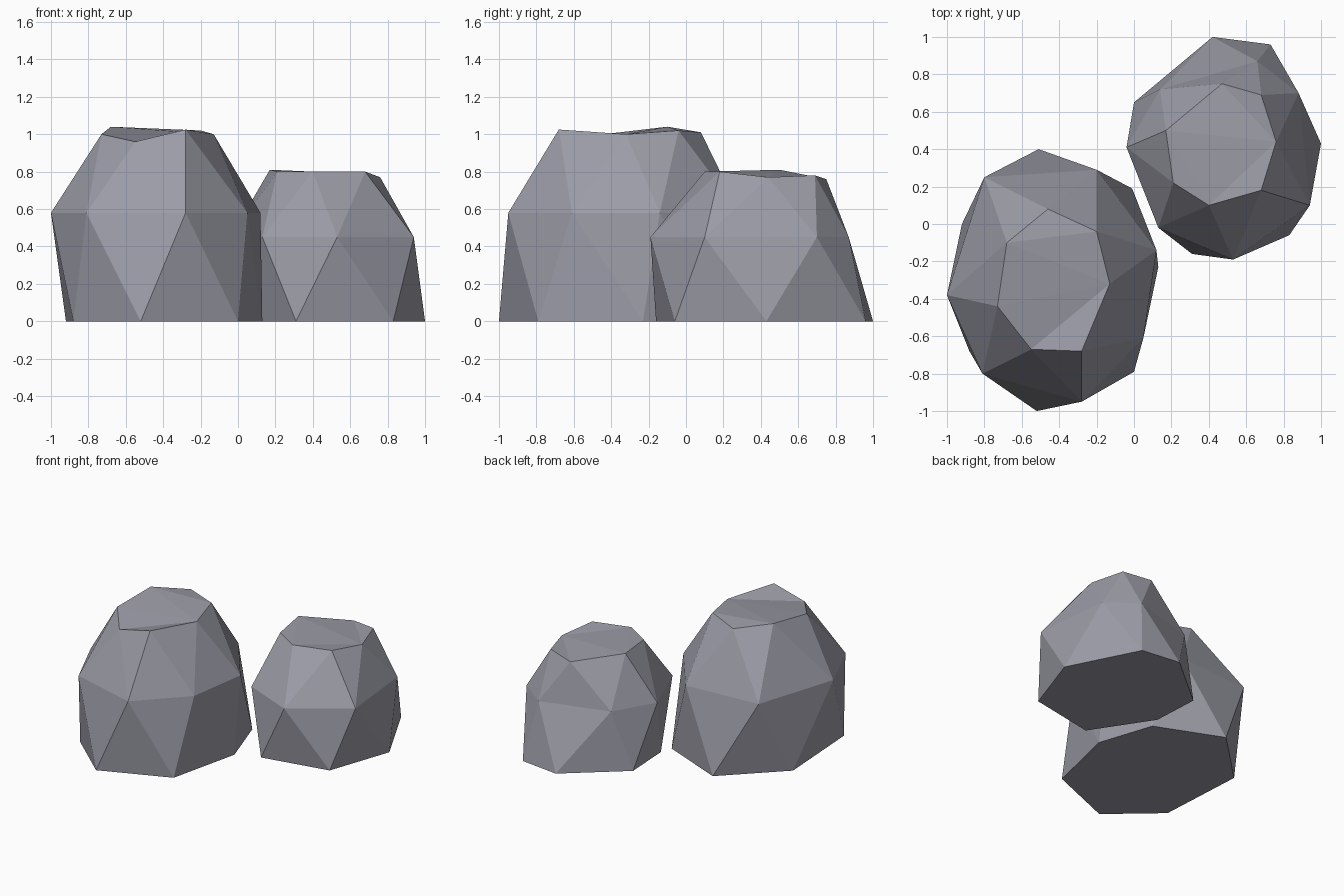
import bpy
import bmesh

# Remove the default cube only
cube = bpy.data.objects.get("Cube")
if cube:
    bpy.data.objects.remove(cube, do_unlink=True)

# Stone material
stone = bpy.data.materials.new("stone grey")
stone.use_nodes = True
stone_colour = (0.33, 0.33, 0.385, 1.0)
stone.diffuse_color = stone_colour
shader = stone.node_tree.nodes["Principled BSDF"]
shader.inputs["Base Color"].default_value = stone_colour
shader.inputs["Roughness"].default_value = 0.9


def bridge(bm, lower, upper):
    """Join two staggered rings with a zigzag band of triangles."""
    count = len(lower)
    for i in range(count):
        j = (i + 1) % count
        bm.faces.new((lower[i], lower[j], upper[i]))
        bm.faces.new((lower[j], upper[j], upper[i]))


def make_boulder(name, foot, waist, waist_height, crown):
    """Faceted boulder: flat foot, wide waist and an uneven cut crown."""
    bm = bmesh.new()
    foot_ring = [bm.verts.new((x, y, 0)) for x, y in foot]
    waist_ring = [bm.verts.new((x, y, waist_height)) for x, y in waist]
    crown_ring = [bm.verts.new(point) for point in crown]

    bridge(bm, foot_ring, waist_ring)
    bridge(bm, waist_ring, crown_ring[1:] + crown_ring[:1])
    bm.faces.new(list(reversed(foot_ring)))
    top = bm.faces.new(crown_ring)
    bmesh.ops.triangulate(bm, faces=[top], ngon_method="BEAUTY")
    bmesh.ops.recalc_face_normals(bm, faces=bm.faces[:])

    mesh = bpy.data.meshes.new(name)
    bm.to_mesh(mesh)
    bm.free()
    mesh.materials.append(stone)
    boulder = bpy.data.objects.new(name, mesh)
    bpy.context.collection.objects.link(boulder)
    return boulder


# Large boulder, front right of the pair
make_boulder(
    "large_boulder",
    foot=[(-.52, -1), (0, -.79), (.13, -.23), (-.01, .19),
          (-.51, .4), (-.92, 0), (-.88, -.68)],
    waist=[(-.28, -.95), (.05, -.61), (.12, -.14), (-.2, .29),
           (-.8, .25), (-1, -.38), (-.81, -.8)],
    waist_height=.58,
    crown=[(-.55, -.67, .96), (-.28, -.68, 1.025), (-.13, -.32, 1),
           (-.2, -.04, 1.02), (-.46, .08, 1.01), (-.68, -.1, 1.04),
           (-.73, -.44, 1)],
)

# Small boulder, back left of the pair
make_boulder(
    "small_boulder",
    foot=[(.31, -.16), (.83, -.06), (1, .43), (.73, .96),
          (.42, 1), (0, .65), (.02, .28)],
    waist=[(.53, -.19), (.94, .1), (.88, .7), (.66, .87),
           (.14, .72), (-.04, .41), (.13, -.02)],
    waist_height=.45,
    crown=[(.4, .1, .8), (.68, .18, .8), (.76, .44, .77),
           (.68, .69, .78), (.47, .75, .76), (.17, .5, .81),
           (.21, .22, .8)],
)
